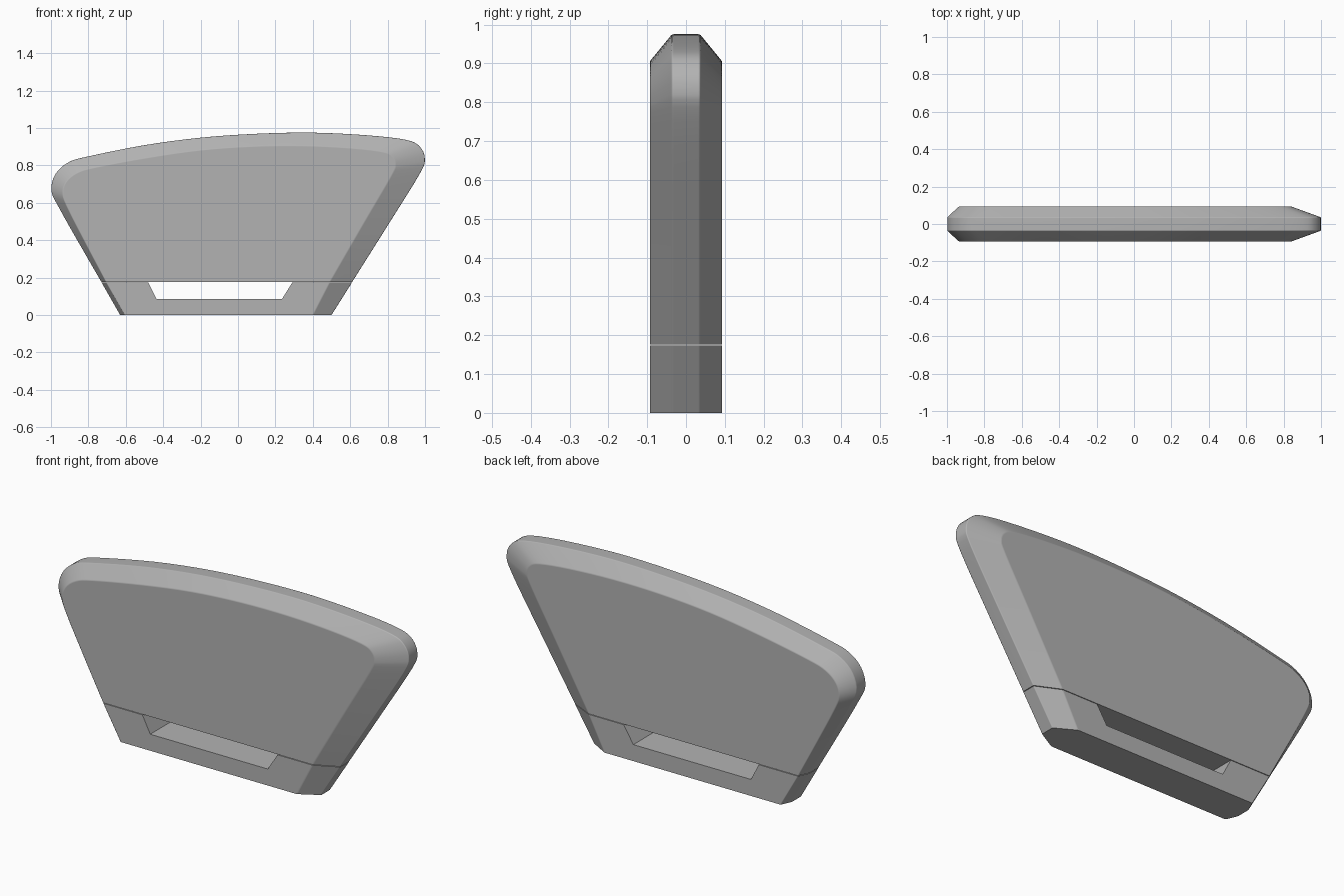
import bpy, bmesh, math
from mathutils import Vector

if "Cube" in bpy.data.objects:
    bpy.data.objects.remove(bpy.data.objects["Cube"])

HALF, BAND = 0.093, 0.036  # half thickness of body, half width of flat rim
grey = bpy.data.materials.new("dark_grey")
grey.diffuse_color = (0.45, 0.45, 0.45, 1)
grey.use_nodes = True
grey.node_tree.nodes["Principled BSDF"].inputs["Base Color"].default_value = grey.diffuse_color


def spline(pts, steps=4):
    """Smooth open curve through the control points."""
    p = [Vector(q) for q in pts]
    p = [2 * p[0] - p[1]] + p + [2 * p[-1] - p[-2]]
    out = []
    for a, b, c, d in zip(p, p[1:], p[2:], p[3:]):
        for i in range(steps):
            t = i / steps
            out.append(0.5 * (2 * b + (c - a) * t + (2 * a - 5 * b + 4 * c - d) * t * t
                              + (3 * b - a - 3 * c + d) * t ** 3))
    return out + [p[-2]]


def slab(name, rim, face, soft):
    """Chamfered plate; creases along the outline segments in soft are rounded."""
    n = len(rim)
    bm = bmesh.new()
    rings = [[bm.verts.new((x, y, z)) for x, z in outline] for outline, y in
             ((face, -HALF), (rim, -BAND), (rim, BAND), (face, HALF))]
    bm.faces.new(rings[0])
    bm.faces.new(rings[3])
    for a, b in zip(rings, rings[1:]):
        for i in range(n):
            j = (i + 1) % n
            bm.faces.new((a[i], a[j], b[j], b[i]))
    bmesh.ops.recalc_face_normals(bm, faces=bm.faces[:])
    edges = [bm.edges.get((r[i], r[(i + 1) % n])) for r in rings for i in soft]
    bmesh.ops.bevel(bm, geom=edges, offset=0.004, offset_type='OFFSET', segments=3,
                    profile=0.5, affect='EDGES', clamp_overlap=True)
    me = bpy.data.meshes.new(name)
    bm.to_mesh(me)
    bm.free()
    me.materials.append(grey)
    ob = bpy.data.objects.new(name, me)
    bpy.context.collection.objects.link(ob)
    bpy.ops.object.select_all(action='DESELECT')
    ob.select_set(True)
    bpy.context.view_layer.objects.active = ob
    bpy.ops.object.shade_smooth_by_angle(angle=math.radians(32))
    # keep the large faces flat in shading
    mod = ob.modifiers.new("flat_faces", 'WEIGHTED_NORMAL')
    mod.weight = 100
    mod.keep_sharp = True
    return ob


# Upper body: matching control points on rim and face
rim = [(-.73, .176), (-.845, .375), (-.955, .57), (-.998, .665), (-.975, .755), (-.905, .817),
       (-.8, .848), (-.5, .908), (-.2, .948), (.1, .969), (.4, .975), (.7, .96),
       (.9, .936), (.972, .9), (.999, .835), (.97, .752), (.8, .478), (.61, .176)]
face = [(-.705, .176), (-.81, .375), (-.905, .56), (-.937, .645), (-.92, .71), (-.86, .76),
        (-.76, .79), (-.48, .842), (-.2, .882), (.08, .902), (.35, .905), (.6, .893),
        (.77, .873), (.825, .848), (.842, .805), (.82, .745), (.67, .488), (.49, .176)]
outer, inner = spline(rim), spline(face)
slab("upper_body", outer, inner, range(len(outer) - 1))

# Lower base with a slot open at the top, a hairline seam below the body
slot = [(.29, .173), (.235, .085), (-.435, .085), (-.48, .173)]
slab("lower_base",
     [(-.729, .173), (-.63, 0), (.5, 0), (.609, .173)] + slot,
     [(-.704, .173), (-.605, 0), (.4, 0), (.489, .173)] + slot, (0, 2))
